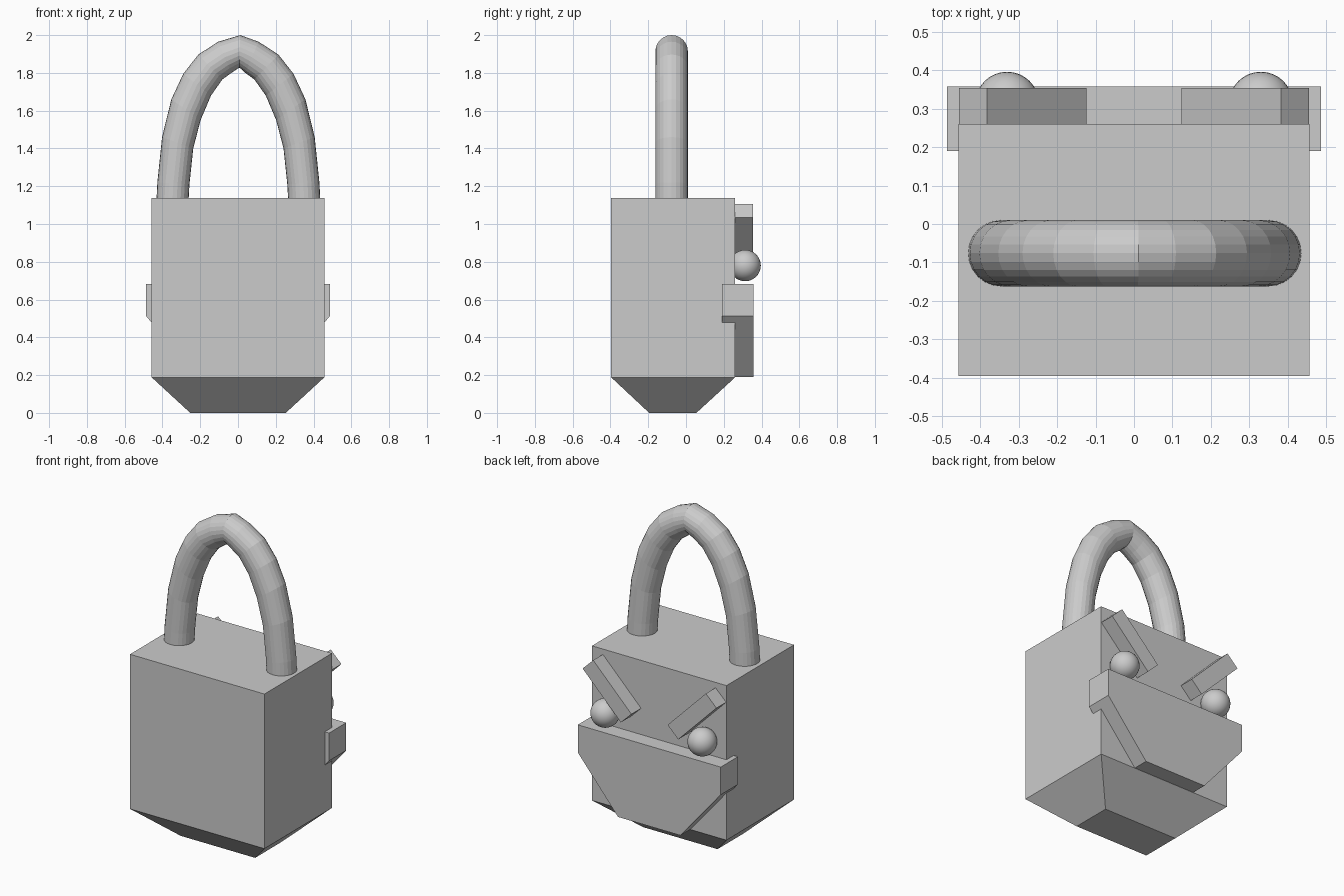
import bpy, bmesh
from math import cos, sin, pi

if "Cube" in bpy.data.objects:
    bpy.data.objects.remove(bpy.data.objects["Cube"])


def make(name, verts, faces):
    mesh = bpy.data.meshes.new(name)
    mesh.from_pydata(verts, [], faces)
    bm = bmesh.new()
    bm.from_mesh(mesh)
    bmesh.ops.recalc_face_normals(bm, faces=bm.faces)
    bm.to_mesh(mesh)
    bm.free()
    ob = bpy.data.objects.new(name, mesh)
    bpy.context.collection.objects.link(ob)
    return ob


def loft(name, rings):
    """Skin a list of equal-sized vertex rings and cap both ends."""
    n = len(rings[0])
    verts = [v for r in rings for v in r]
    faces = [(k * n + i, k * n + (i + 1) % n, (k + 1) * n + (i + 1) % n, (k + 1) * n + i)
             for k in range(len(rings) - 1) for i in range(n)]
    faces += [tuple(range(n)), tuple(range(len(verts) - n, len(verts)))]
    return make(name, verts, faces)


def rect(x, y0, y1, z):
    return [(-x, y0, z), (x, y0, z), (x, y1, z), (-x, y1, z)]


def plate(name, profile, y0, y1):
    """Extrude an x-z outline along y."""
    return loft(name, [[(x, y, z) for x, z in profile] for y in (y0, y1)])


# Lock body with tapered base
loft("lock_body", [rect(0.253, -0.195, 0.055, 0),
                   rect(0.457, -0.396, 0.26, 0.188),
                   rect(0.457, -0.396, 0.26, 1.138)])

# Shackle: pairs of outer and inner points, mirrored about a round-ish arch
left = [((-0.432, 1.12), (-0.262, 1.12)),
        ((-0.427, 1.22), (-0.257, 1.21)),
        ((-0.402, 1.46), (-0.237, 1.40)),
        ((-0.353, 1.66), (-0.198, 1.55)),
        ((-0.290, 1.795), (-0.143, 1.68)),
        ((-0.210, 1.897), (-0.083, 1.765)),
        ((-0.105, 1.965), (-0.035, 1.80))]
cx = 0.002
right = [((2 * cx - o[0], o[1]), (2 * cx - i[0], i[1])) for o, i in reversed(left)]
rings = []
for o, i in left + [((0.012, 2.0), (0.008, 1.828))] + right:
    ring = []
    for k in range(24):
        a = 2 * pi * k / 24
        t = (1 + cos(a)) / 2
        ring.append((i[0] + (o[0] - i[0]) * t, -0.076 + 0.086 * sin(a),
                     i[1] + (o[1] - i[1]) * t))
    rings.append(ring)
loft("shackle", rings)

# Jaw plate wrapping the back corners
plate("jaw", [(-0.486, 0.682), (0.486, 0.682), (0.486, 0.512),
              (0.212, 0.189), (-0.212, 0.189), (-0.486, 0.512)], 0.19, 0.357)

# Slanted brows and ball eyes
for side, s in (("left", -1), ("right", 1)):
    plate(side + "_brow", [(s * 0.383, 1.105), (s * 0.455, 1.035),
                           (s * 0.195, 0.773), (s * 0.123, 0.843)], 0.25, 0.354)
    bpy.ops.mesh.primitive_uv_sphere_add(segments=32, ring_count=16, radius=0.083,
                                         location=(s * 0.33, 0.313, 0.78))
    bpy.context.object.name = side + "_eye"
    bpy.ops.object.shade_smooth_by_angle()
